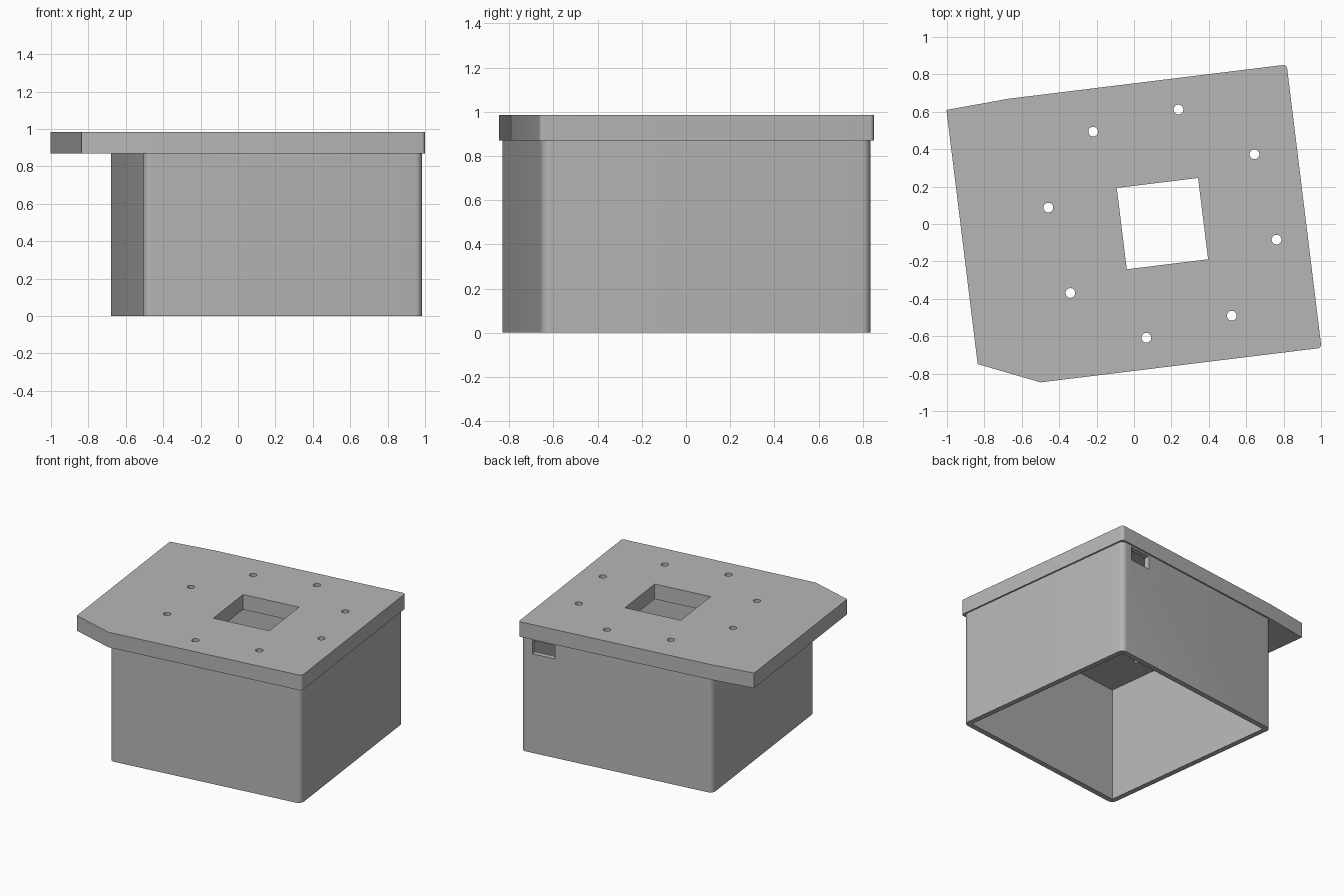
import bpy, bmesh, math
from mathutils import Matrix, Vector

if "Cube" in bpy.data.objects:
    bpy.data.objects.remove(bpy.data.objects["Cube"], do_unlink=True)

TURN = math.radians(7)
PLACE = Matrix.Translation((0.152, 0.002, 0)) @ Matrix.Rotation(TURN, 4, "Z")
BOX_TOP, LID_TOP = 0.87, 0.985

grey = bpy.data.materials.new("plain grey")
grey.use_nodes = True
colour = (0.47, 0.47, 0.47, 1)
grey.diffuse_color = colour
grey.node_tree.nodes["Principled BSDF"].inputs["Base Color"].default_value = colour


def prism(name, outline, z0, z1, radii=None, steps=8):
    """Extrude an outline upward, rounding the corners that have a radius."""
    bm = bmesh.new()
    points = []
    n = len(outline)
    for i, p in enumerate(outline):
        p = Vector(p)
        r = radii[i] if radii else 0
        if not r:
            points.append(p)
            continue
        a = (Vector(outline[i - 1]) - p).normalized()
        b = (Vector(outline[(i + 1) % n]) - p).normalized()
        half = a.angle(b) / 2
        centre = p + (a + b).normalized() * r / math.sin(half)
        start = p + a * r / math.tan(half) - centre
        sweep = math.pi - 2 * half
        for k in range(steps + 1):
            points.append(centre + Matrix.Rotation(sweep * k / steps, 2) @ start)
    face = bm.faces.new([bm.verts.new((p.x, p.y, z0)) for p in points])
    top = bmesh.ops.extrude_face_region(bm, geom=[face])["geom"]
    bmesh.ops.translate(bm, vec=(0, 0, z1 - z0),
                        verts=[g for g in top if isinstance(g, bmesh.types.BMVert)])
    bmesh.ops.recalc_face_normals(bm, faces=bm.faces)
    mesh = bpy.data.meshes.new(name)
    bm.to_mesh(mesh)
    bm.free()
    mesh.materials.append(grey)
    obj = bpy.data.objects.new(name, mesh)
    bpy.context.collection.objects.link(obj)
    obj.matrix_world = PLACE
    return obj


def rect(x0, x1, y0, y1):
    return [(x0, y0), (x1, y0), (x1, y1), (x0, y1)]


def cut(target, cutter):
    cutter.hide_render = True
    mod = target.modifiers.new("cut", "BOOLEAN")
    mod.operation, mod.solver, mod.object = "DIFFERENCE", "EXACT", cutter
    bpy.context.view_layer.update()
    bpy.context.view_layer.objects.active = target
    bpy.ops.object.modifier_apply(modifier=mod.name)
    bpy.data.objects.remove(cutter, do_unlink=True)


# Box: open underneath, rounded outside corners, sharp inside corners
H, WALL = 0.751, 0.04
box = prism("box_walls", rect(-H, H, -H, H), 0, BOX_TOP, [0.04] * 4)
inner = H - WALL
cut(box, prism("box_cutter", rect(-inner, inner, -inner, inner), -0.1, 1))
# Small window high on the back wall
cut(box, prism("window_cutter", rect(0.485, 0.66, 0.6, 0.9), 0.755, 0.857))

# Lid: overhanging on one side with clipped corners
L = 0.763
lid = prism("lid", [(-0.75, -L), (L, -L), (L, L), (-0.735, L), (-1.072, 0.744), (-1.072, -0.625)],
            BOX_TOP, LID_TOP, [0, 0.02, 0.02, 0, 0, 0])
# Central square opening
S = 0.219
cut(lid, prism("opening_cutter", rect(-S, S, -S, S), 0.8, 1.1))
# Ring of screw holes
for i in range(8):
    a = math.radians(45 * i - 15)
    cx, cy = 0.616 * math.cos(a), 0.616 * math.sin(a)
    ring = [(cx + 0.026 * math.cos(k * math.tau / 24), cy + 0.026 * math.sin(k * math.tau / 24))
            for k in range(24)]
    cut(lid, prism("screw_cutter", ring, 0.8, 1.1))

# Smooth the rounded corners, keep the edges sharp
for obj in (box, lid):
    bpy.ops.object.select_all(action="DESELECT")
    obj.select_set(True)
    bpy.context.view_layer.objects.active = obj
    bpy.ops.object.shade_smooth_by_angle(angle=math.radians(30))
